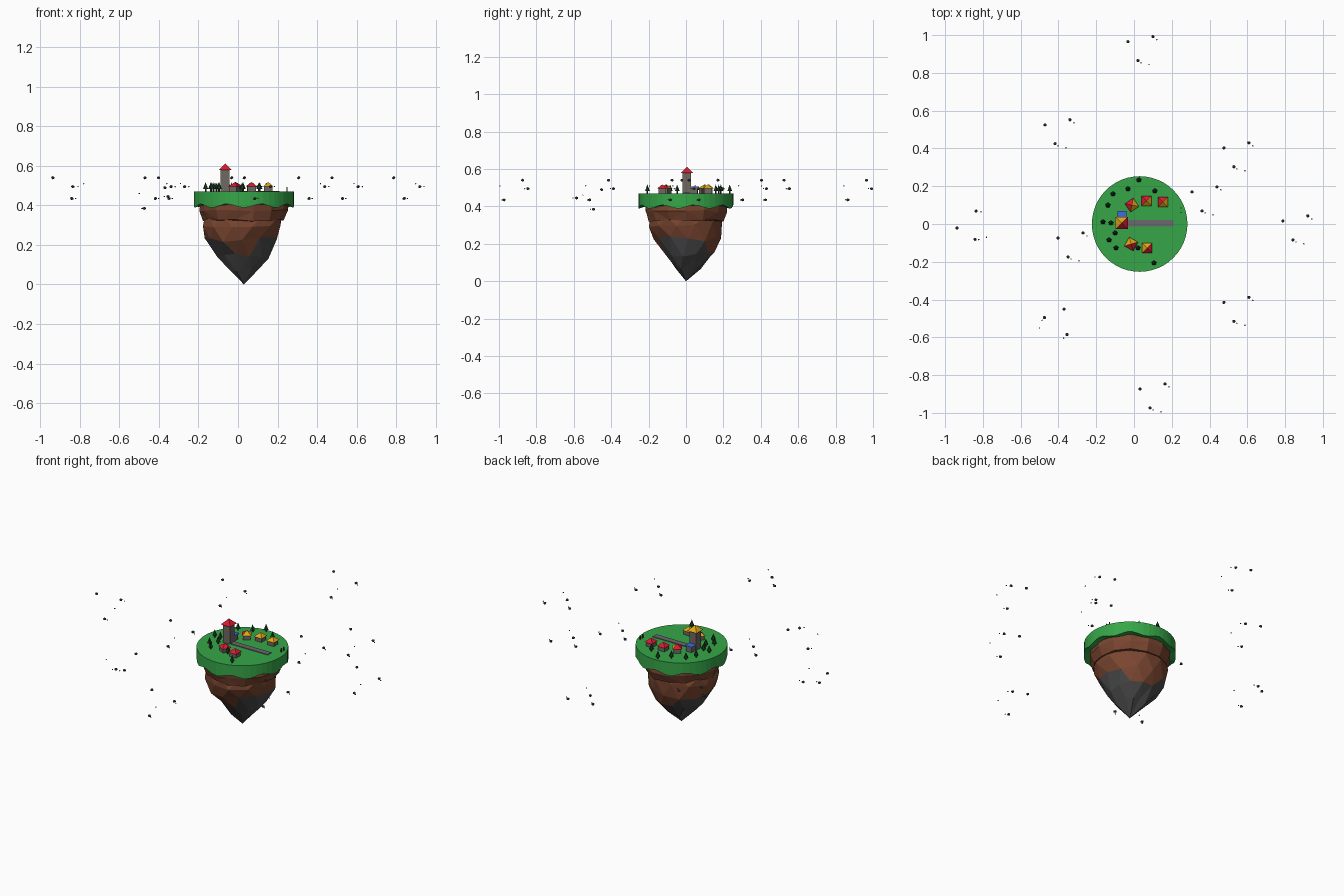
import bpy, bmesh, math, random
from mathutils import Matrix, Vector

if "Cube" in bpy.data.objects:
    bpy.data.objects.remove(bpy.data.objects["Cube"])

random.seed(4)
CX, TOP = 0.03, 0.47


def mat(name, r, g, b):
    m = bpy.data.materials.new(name)
    m.diffuse_color = [(c / 255 / 12.92 if c < 11 else ((c / 255 + 0.055) / 1.055) ** 2.4) for c in (r, g, b)] + [1]
    m.use_nodes = True
    m.node_tree.nodes["Principled BSDF"].inputs["Base Color"].default_value = m.diffuse_color
    return m


GRASS = mat("grass_green", 54, 166, 72)
DIRT = mat("soil_brown", 122, 70, 48)
ROCK = mat("rock_grey", 74, 74, 74)
WALL = mat("wall_grey", 112, 104, 98)
RED = mat("roof_red", 215, 28, 50)
GOLD = mat("roof_gold", 222, 165, 25)
BLUE = mat("awning_blue", 65, 105, 225)
PATH = mat("path_grey", 108, 104, 110)
LEAF = mat("pine_green", 22, 62, 34)
TRUNK = mat("trunk_brown", 72, 48, 32)


def finish(bm, name, *mats):
    bmesh.ops.recalc_face_normals(bm, faces=bm.faces)
    me = bpy.data.meshes.new(name)
    bm.to_mesh(me)
    bm.free()
    for m in mats:
        me.materials.append(m)
    ob = bpy.data.objects.new(name, me)
    bpy.context.collection.objects.link(ob)
    return ob


def box(bm, x, y, z, sx, sy, sz, rot=0):
    # box standing on height z
    m = Matrix.Translation((x, y, z + sz / 2)) @ Matrix.Rotation(rot, 4, 'Z') @ Matrix.Diagonal((sx, sy, sz, 1))
    bmesh.ops.create_cube(bm, size=1, matrix=m)


def cone(bm, x, y, z, r1, r2, h, sides, rot=0):
    m = Matrix.Translation((x, y, z + h / 2)) @ Matrix.Rotation(rot, 4, 'Z')
    bmesh.ops.create_cone(bm, cap_ends=True, segments=sides, radius1=r1, radius2=r2, depth=h, matrix=m)


def ring(bm, n, r, zf, jitter=0, cx=CX, cy=0, phase=0):
    vs = []
    for i in range(n):
        a = 2 * math.pi * i / n + phase
        q = r * (1 + random.uniform(-jitter, jitter))
        vs.append(bm.verts.new((cx + q * math.cos(a), cy + q * math.sin(a), zf(a))))
    return vs


def bridge(bm, a, b):
    n = len(a)
    for i in range(n):
        bm.faces.new((a[i], a[(i + 1) % n], b[(i + 1) % n], b[i]))


# grass cap with a scalloped lower edge
bm = bmesh.new()
top = ring(bm, 48, 0.253, lambda a: TOP)
low = ring(bm, 48, 0.253, lambda a: 0.398 + 0.010 * math.sin(9 * a))
under = ring(bm, 48, 0.2, lambda a: 0.405)
bm.faces.new(top)
bridge(bm, top, low)
bridge(bm, low, under)
bm.faces.new(under)
finish(bm, "grass_cap", GRASS)

# upper soil band
bm = bmesh.new()
rings = [ring(bm, 14, r, lambda a, z=z: z + random.uniform(-j, j), 0.02)
         for z, r, j in ((0.42, 0.222, 0), (0.375, 0.222, 0.006), (0.325, 0.203, 0.006))]
for a, b in zip(rings, rings[1:]):
    bridge(bm, a, b)
bm.faces.new(rings[0])
bm.faces.new(rings[-1])
bmesh.ops.triangulate(bm, faces=[f for f in bm.faces if len(f.verts) == 4])
finish(bm, "soil_band", DIRT)

# faceted lower body: soil above, rock below a wavering line
bm = bmesh.new()
rings = [ring(bm, 12, r, lambda a, z=z: z + random.uniform(-0.014, 0.014) * (z < 0.34), 0.04, cx, cy, 0.26 * k)
         for k, (z, r, cx, cy) in enumerate(((0.345, 0.195, 0.025, 0), (0.30, 0.2, 0.02, 0), (0.225, 0.182, 0.02, 0.01),
                                             (0.145, 0.135, 0.025, 0.02), (0.075, 0.078, 0.03, 0.01)))]
for a, b in zip(rings, rings[1:]):
    bridge(bm, a, b)
bm.faces.new(rings[0])
tip = bm.verts.new((CX, 0, 0))
for i in range(12):
    bm.faces.new((rings[-1][i], rings[-1][(i + 1) % 12], tip))
bmesh.ops.triangulate(bm, faces=[f for f in bm.faces if len(f.verts) == 4])
for f in bm.faces:
    c = f.calc_center_median()
    a = math.atan2(c.y, c.x - CX)
    f.material_index = int(c.z < 0.205 + 0.04 * math.cos(2 * a))
finish(bm, "floating_base", DIRT, ROCK)

# village path
bm = bmesh.new()
box(bm, 0.085, 0.003, TOP - 0.002, 0.25, 0.034, 0.006)
finish(bm, "path", PATH)


# houses and tower: walls with a two-coloured pyramid roof
def building(name, x, y, w, h, roof_w, roof_h, rot, front, back):
    bm = bmesh.new()
    box(bm, x, y, TOP - 0.005, w, w, h + 0.005, rot)
    finish(bm, name + "_walls", WALL)
    bm = bmesh.new()
    cone(bm, x, y, TOP + h, roof_w / math.sqrt(2), 0, roof_h, 4, rot + math.pi / 4)
    bm.normal_update()
    for f in bm.faces:
        f.material_index = int(f.normal.dot(Vector((1, -1, 0))) < -0.01)
    finish(bm, name + "_roof", front, back)


building("tower", -0.065, 0.005, 0.045, 0.11, 0.064, 0.032, 0, RED, GOLD)
for i, (x, y, rot) in enumerate(((-0.011, 0.10, 0.6), (0.066, 0.122, 0), (0.153, 0.117, 0),
                                 (-0.015, -0.106, -0.5), (0.069, -0.127, 0))):
    cols = (GOLD, RED) if y > 0 else (RED, GOLD)
    building("house_%d" % (i + 1), x, y, 0.042, 0.026, 0.054, 0.022, rot, *cols)

# tower annex with flat blue roof
bm = bmesh.new()
box(bm, -0.064, 0.045, TOP - 0.005, 0.04, 0.04, 0.035)
finish(bm, "annex_walls", WALL)
bm = bmesh.new()
box(bm, -0.064, 0.048, TOP + 0.03, 0.046, 0.042, 0.006)
finish(bm, "annex_roof", BLUE)

# pine trees and gate posts
leaf, trunk = bmesh.new(), bmesh.new()
for x, y in ((0.026, 0.233), (-0.032, 0.186), (0.11, 0.175), (-0.111, 0.159), (-0.138, 0.1), (-0.164, 0.011),
             (-0.122, 0.005), (-0.1, -0.048), (-0.132, -0.085), (-0.095, -0.127), (0.021, -0.127), (0.106, -0.207)):
    cone(trunk, x, y, TOP - 0.003, 0.004, 0.004, 0.022, 5)
    cone(leaf, x, y, TOP + 0.013, 0.014, 0, 0.034, 5)
for y in (0.062, 0.085):
    box(trunk, 0.248, y, TOP - 0.003, 0.005, 0.005, 0.026)
finish(leaf, "pine_crowns", LEAF)
finish(trunk, "trunks_and_posts", TRUNK)

# drifting rock clusters: one pattern, moved and turned
PATTERN = ((0, 0, 0, 0.0095), (0.132, 0.027, -0.045, 0.0095), (0.053, -0.1, -0.105, 0.0095),
           (0.153, 0.011, -0.045, 0.004), (0.111, -0.121, -0.03, 0.004), (0.069, -0.111, -0.105, 0.004))
CLUSTERS = ((-0.032, 0.965, 0), (-0.471, 0.525, 0), (0.476, 0.403, 0), (0.307, 0.17, 0), (-0.937, -0.021, 30),
            (0.788, 0.016, 0), (-0.402, -0.074, 0), (-0.37, -0.451, -95), (0.476, -0.415, 0), (0.032, -0.873, 0))
bm = bmesh.new()
for x, y, deg in CLUSTERS:
    base = Matrix.Translation((x, y, 0.49 if deg < 0 else 0.54)) @ Matrix.Rotation(math.radians(deg), 4, 'Z')
    for dx, dy, dz, r in PATTERN:
        m = base @ Matrix.Translation((dx, dy, dz)) @ Matrix.Diagonal((1, 1, 0.85, 1))
        bmesh.ops.create_icosphere(bm, subdivisions=1, radius=r, matrix=m)
finish(bm, "drifting_rocks", ROCK)
